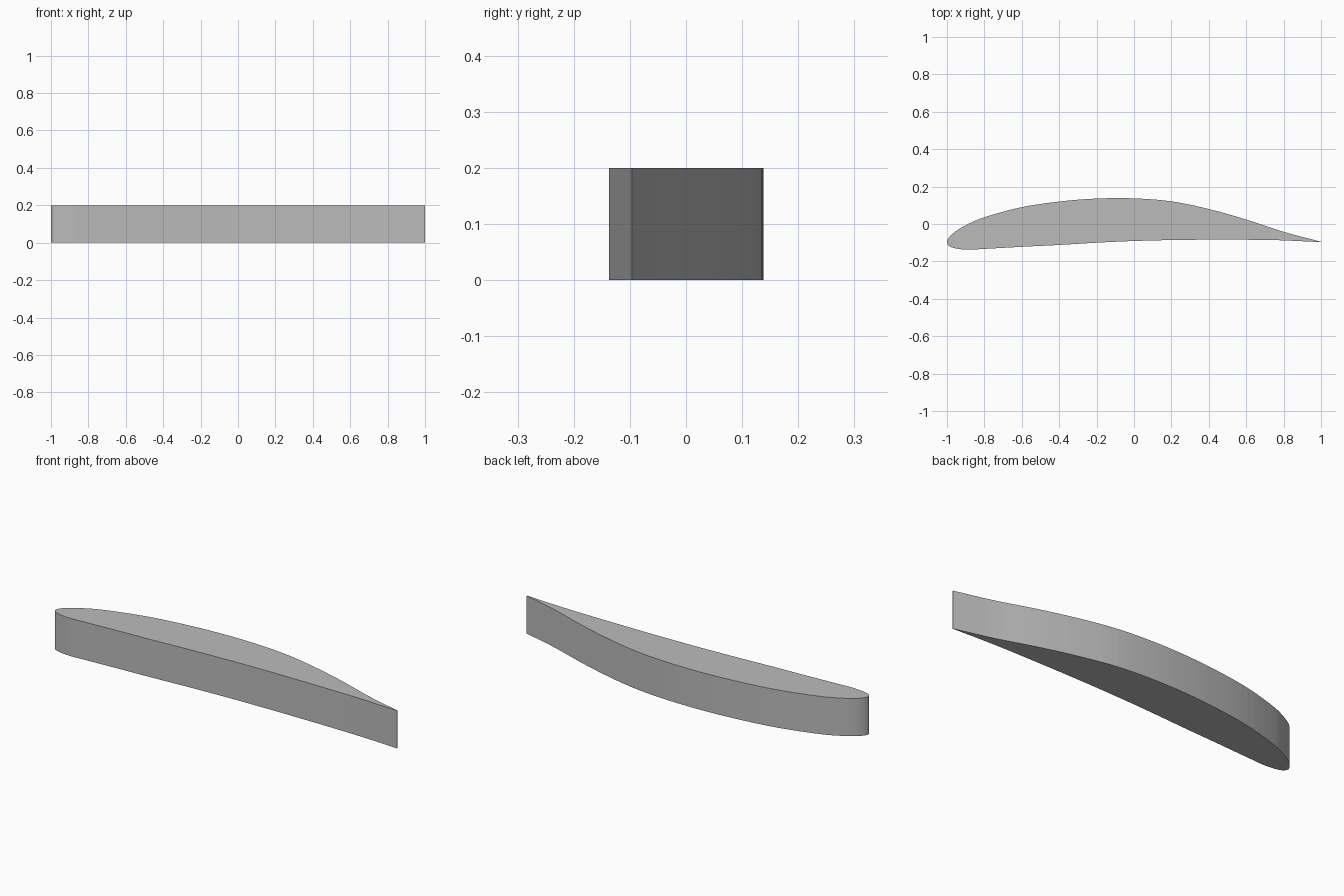
import bpy, bmesh
from mathutils import Vector

cube = bpy.data.objects.get("Cube")
if cube:
    bpy.data.objects.remove(cube, do_unlink=True)

HEIGHT = 0.2
STEPS = 5

# Cambered aerofoil outline: tail, over the back, round the nose, along the front
outline = [(1, -0.095), (0.8, -0.042), (0.6, 0.024), (0.4, 0.08), (0.2, 0.121),
           (0, 0.137), (-0.2, 0.136), (-0.4, 0.12), (-0.6, 0.09), (-0.8, 0.036),
           (-0.9, -0.007), (-0.97, -0.052), (-1, -0.095), (-0.98, -0.123),
           (-0.9, -0.137), (-0.8, -0.133), (-0.6, -0.122), (-0.4, -0.112),
           (-0.2, -0.1), (0, -0.091), (0.25, -0.085), (0.5, -0.084),
           (0.75, -0.086), (1, -0.097)]
pts = [Vector(p) for p in outline]


def smooth_path(points):
    """Centripetal-style spline through the points, open at the sharp tail."""
    n = len(points)
    times = [0.0]
    for a, b in zip(points, points[1:]):
        times.append(times[-1] + (b - a).length ** 0.5)
    slopes = []
    for i in range(n):
        lo, hi = max(i - 1, 0), min(i + 1, n - 1)
        slopes.append((points[hi] - points[lo]) / (times[hi] - times[lo]))
    path = []
    for i in range(n - 1):
        h = times[i + 1] - times[i]
        for k in range(STEPS):
            t = k / STEPS
            s = 1 - t
            path.append(points[i] * (s * s * (1 + 2 * t)) + slopes[i] * (h * t * s * s)
                        + points[i + 1] * (t * t * (3 - 2 * t)) - slopes[i + 1] * (h * t * t * s))
    return path + [points[-1]]


# Extrude the outline into a solid section
bm = bmesh.new()
base = bm.faces.new([bm.verts.new((p.x, p.y, 0)) for p in smooth_path(pts)])
result = bmesh.ops.extrude_face_region(bm, geom=[base], use_keep_orig=True)
top = [g for g in result["geom"] if isinstance(g, bmesh.types.BMVert)]
bmesh.ops.translate(bm, verts=top, vec=(0, 0, HEIGHT))
bmesh.ops.recalc_face_normals(bm, faces=bm.faces)
mesh = bpy.data.meshes.new("wing_section")
bm.to_mesh(mesh)
bm.free()

wing = bpy.data.objects.new("wing_section", mesh)
bpy.context.collection.objects.link(wing)

# Plain grey finish
grey = bpy.data.materials.new("plain_grey")
grey.use_nodes = True
colour = (0.5, 0.5, 0.5, 1)
grey.diffuse_color = colour
grey.node_tree.nodes["Principled BSDF"].inputs["Base Color"].default_value = colour
mesh.materials.append(grey)
